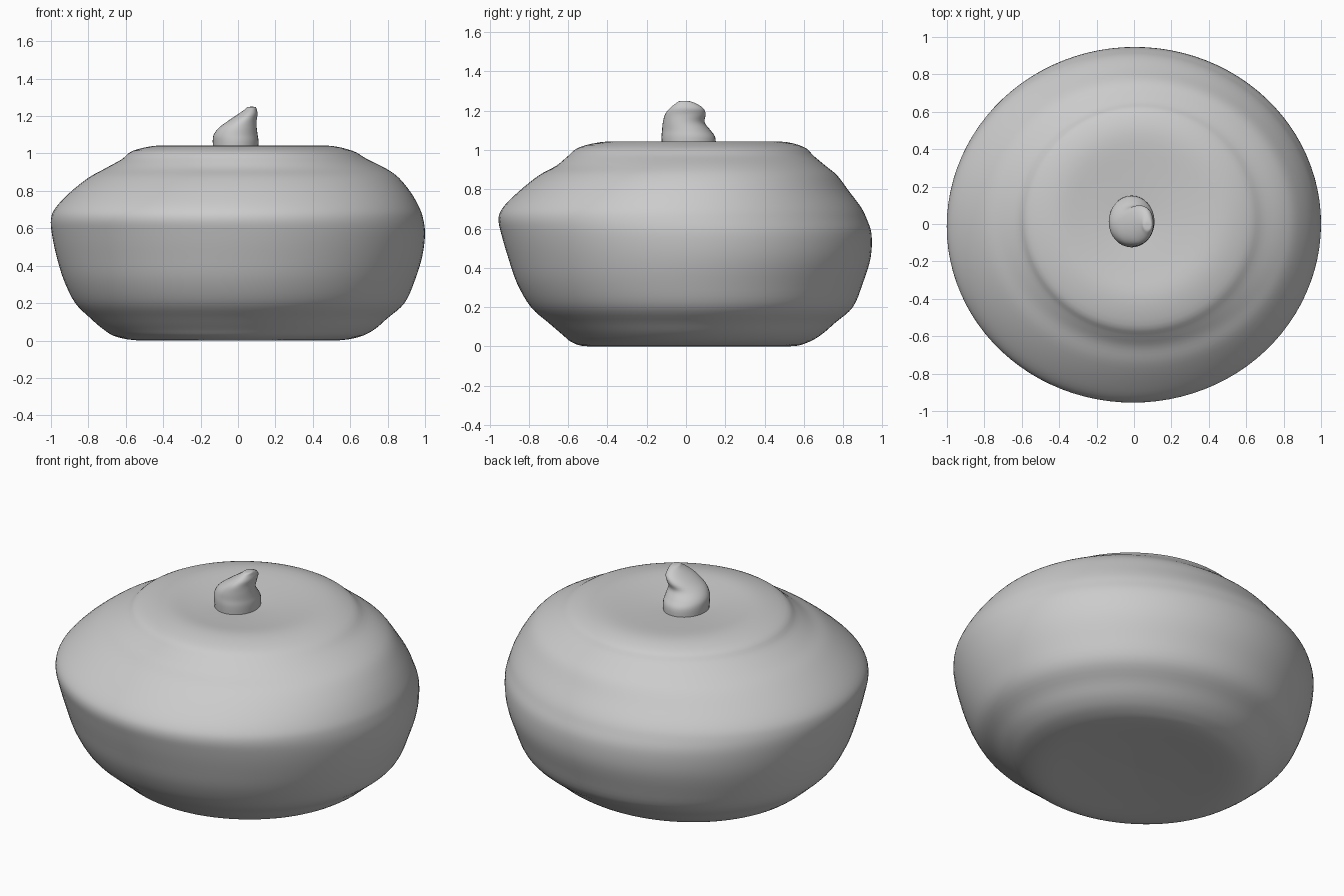
import bpy, bmesh, math

grey = bpy.data.materials.new("light_grey")
grey.diffuse_color = (0.6, 0.6, 0.6, 1)


def smooth_rings(rings, steps):
    """Catmull-Rom interpolation between the measured rings."""
    out = []
    n = len(rings)
    for i in range(n - 1):
        p0, p1, p2, p3 = (rings[max(0, min(n - 1, i + k))] for k in (-1, 0, 1, 2))
        for s in range(steps):
            t = s / steps
            out.append([0.5 * (2 * b + (c - a) * t + (2 * a - 5 * b + 4 * c - d) * t * t
                               + (3 * b - a - 3 * c + d) * t ** 3)
                        for a, b, c, d in zip(p0, p1, p2, p3)])
    return out + [rings[-1]]


def loft(name, rings, sides, steps):
    """Each ring is (z, x min, x max, y min, y max) of an ellipse."""
    bm = bmesh.new()
    loops = []
    for z, x0, x1, y0, y1 in smooth_rings(rings, steps):
        loop = []
        for k in range(sides):
            a = 2 * math.pi * k / sides
            loop.append(bm.verts.new(((x0 + x1) / 2 + (x1 - x0) / 2 * math.cos(a),
                                      (y0 + y1) / 2 + (y1 - y0) / 2 * math.sin(a), z)))
        loops.append(loop)
    for a, b in zip(loops, loops[1:]):
        for k in range(sides):
            j = (k + 1) % sides
            bm.faces.new((a[k], a[j], b[j], b[k]))
    bm.faces.new(loops[0][::-1])
    bm.faces.new(loops[-1])
    mesh = bpy.data.meshes.new(name)
    bm.to_mesh(mesh)
    bm.free()
    mesh.materials.append(grey)
    for p in mesh.polygons:
        p.use_smooth = True
    obj = bpy.data.objects.new(name, mesh)
    bpy.context.collection.objects.link(obj)
    return obj


# Squat rounded body with a slightly dished top and bottom
loft("body", [
    (0.02, -0.02, 0.02, -0.02, 0.02),
    (0.01, -0.30, 0.30, -0.30, 0.30),
    (0.00, -0.52, 0.52, -0.50, 0.53),
    (0.02, -0.65, 0.65, -0.58, 0.62),
    (0.06, -0.72, 0.73, -0.63, 0.69),
    (0.12, -0.79, 0.80, -0.70, 0.76),
    (0.20, -0.87, 0.89, -0.79, 0.85),
    (0.32, -0.93, 0.945, -0.86, 0.90),
    (0.45, -0.97, 0.985, -0.905, 0.94),
    (0.57, -0.995, 1.00, -0.94, 0.945),
    (0.65, -1.00, 0.99, -0.955, 0.92),
    (0.71, -0.975, 0.97, -0.93, 0.89),
    (0.79, -0.90, 0.925, -0.85, 0.83),
    (0.87, -0.80, 0.86, -0.75, 0.77),
    (0.92, -0.71, 0.79, -0.66, 0.71),
    (0.97, -0.62, 0.69, -0.60, 0.65),
    (1.015, -0.56, 0.61, -0.54, 0.60),
    (1.043, -0.42, 0.47, -0.40, 0.48),
    (1.03, -0.25, 0.27, -0.24, 0.27),
    (1.01, -0.02, 0.02, -0.02, 0.02),
], 96, 4)

# Short curled stem leaning to the right
loft("stem", [
    (0.99, -0.13, 0.105, -0.12, 0.15),
    (1.06, -0.135, 0.11, -0.125, 0.15),
    (1.10, -0.13, 0.105, -0.122, 0.125),
    (1.14, -0.10, 0.10, -0.118, 0.095),
    (1.18, -0.045, 0.10, -0.107, 0.10),
    (1.21, 0.00, 0.105, -0.085, 0.09),
    (1.235, 0.035, 0.10, -0.055, 0.055),
    (1.248, 0.05, 0.095, -0.035, 0.02),
    (1.25, 0.07, 0.08, -0.012, -0.002),
], 32, 4)
